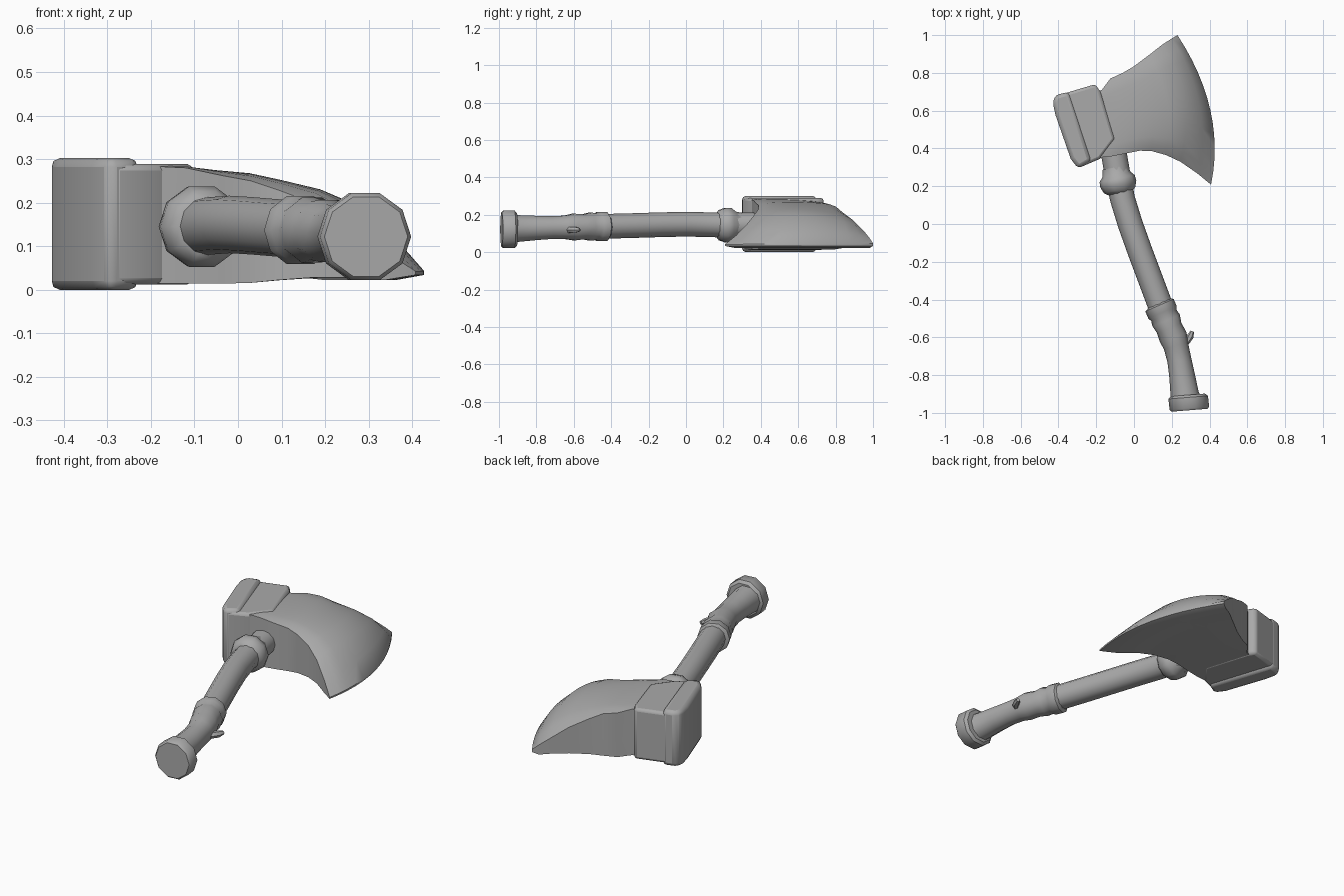
import bpy, bmesh, math
from mathutils import Vector

gray = bpy.data.materials.new("plain gray")
gray.diffuse_color = (0.4, 0.4, 0.4, 1)


def finish(bm, name, angle=35, bevel=0):
    bmesh.ops.recalc_face_normals(bm, faces=bm.faces[:])
    me = bpy.data.meshes.new(name)
    bm.to_mesh(me)
    bm.free()
    me.materials.append(gray)
    ob = bpy.data.objects.new(name, me)
    bpy.context.collection.objects.link(ob)
    if bevel:
        m = ob.modifiers.new("bevel", 'BEVEL')
        m.width, m.segments, m.limit_method = bevel, 2, 'ANGLE'
    bpy.ops.object.select_all(action='DESELECT')
    ob.select_set(True)
    bpy.context.view_layer.objects.active = ob
    bpy.ops.object.shade_smooth_by_angle(angle=math.radians(angle))
    return ob


def tube(name, rows, axes=None, sides=10, angle=40):
    """Loft rings (x, y, z, radius) along a path; axes may fix the ring normal."""
    bm = bmesh.new()
    pts = [Vector(r[:3]) for r in rows]
    rings = []
    for i, p in enumerate(pts):
        t = axes or (pts[min(i + 1, len(pts) - 1)] - pts[max(i - 1, 0)])
        t = Vector(t).normalized()
        a = t.cross(Vector((0, 0, 1))).normalized()
        b = a.cross(t)
        rings.append([bm.verts.new(p + rows[i][3] * (
            a * math.cos(2 * math.pi * k / sides) + b * math.sin(2 * math.pi * k / sides)))
            for k in range(sides)])
    for r, s in zip(rings, rings[1:]):
        for k in range(sides):
            n = (k + 1) % sides
            bm.faces.new((r[k], r[n], s[n], s[k]))
    bm.faces.new(rings[0])
    bm.faces.new(rings[-1])
    return finish(bm, name, angle)


def slab(name, outline, z0, z1, bevel):
    """Vertical prism from a flat outline."""
    bm = bmesh.new()
    lo = [bm.verts.new((x, y, z0)) for x, y in outline]
    hi = [bm.verts.new((x, y, z1)) for x, y in outline]
    bm.faces.new(lo)
    bm.faces.new(hi)
    for k in range(len(lo)):
        n = (k + 1) % len(lo)
        bm.faces.new((lo[k], lo[n], hi[n], hi[k]))
    return finish(bm, name, 35, bevel)


# Curved wooden shaft
tube("shaft", [(0.15, -0.46, 0.138, 0.066), (0.09, -0.30, 0.142, 0.066),
               (0.03, -0.14, 0.147, 0.066), (-0.02, 0.0, 0.15, 0.066),
               (-0.06, 0.13, 0.147, 0.066), (-0.085, 0.25, 0.145, 0.068),
               (-0.115, 0.42, 0.145, 0.068)], sides=12)

# Wrapped grip with a flared lip and bands
tube("grip", [(0.130, -0.420, 0.137, 0.064), (0.135, -0.430, 0.137, 0.082),
              (0.151, -0.468, 0.137, 0.082), (0.158, -0.484, 0.137, 0.073),
              (0.170, -0.510, 0.137, 0.079), (0.186, -0.550, 0.136, 0.070),
              (0.208, -0.600, 0.135, 0.075), (0.222, -0.645, 0.133, 0.066),
              (0.240, -0.720, 0.132, 0.064), (0.254, -0.800, 0.130, 0.068),
              (0.268, -0.900, 0.127, 0.075), (0.275, -0.930, 0.125, 0.080)])

# Pommel disc
tube("pommel", [(0.286, -0.905, 0.122, 0.090), (0.287, -0.918, 0.122, 0.105),
                (0.293, -0.975, 0.122, 0.105), (0.294, -0.986, 0.122, 0.096)],
     axes=(0.08, -1, 0))

# Small peg on the grip
tube("grip_peg", [(0.23, -0.645, 0.12, 0.020), (0.283, -0.618, 0.12, 0.018),
                  (0.298, -0.595, 0.12, 0.018), (0.309, -0.568, 0.12, 0.010)], sides=6)

# Collar below the head
tube("collar", [(-0.072, 0.165, 0.145, 0.066), (-0.076, 0.180, 0.145, 0.085),
                (-0.083, 0.212, 0.145, 0.097), (-0.089, 0.240, 0.145, 0.095),
                (-0.093, 0.262, 0.145, 0.076), (-0.100, 0.300, 0.145, 0.068)],
     axes=(-0.2, 1, 0))

# Hammer end of the head: body and thicker striking plate
slab("hammer_block", [(-0.39, 0.685), (-0.205, 0.74), (-0.178, 0.70), (-0.10, 0.45),
                      (-0.18, 0.345), (-0.285, 0.30)], 0.012, 0.289, 0.015)
slab("hammer_plate", [(-0.415, 0.682), (-0.345, 0.70), (-0.225, 0.335), (-0.295, 0.293),
                      (-0.335, 0.345), (-0.415, 0.575), (-0.431, 0.645)], 0.0, 0.302, 0.02)

# Blade: columns of (upper xy, lower xy, bulge, z mid, z upper, z lower, z bottom)
cols = [(-0.22, 0.69, -0.20, 0.350, 0.00, 0.284, 0.280, 0.284, 0.014),
        (-0.17, 0.71, -0.12, 0.358, 0.00, 0.282, 0.265, 0.280, 0.014),
        (-0.125, 0.77, -0.035, 0.375, 0.02, 0.274, 0.255, 0.262, 0.014),
        (-0.06, 0.80, 0.03, 0.388, 0.03, 0.268, 0.245, 0.250, 0.016),
        (0.00, 0.835, 0.09, 0.387, 0.04, 0.252, 0.215, 0.230, 0.022),
        (0.08, 0.895, 0.17, 0.365, 0.055, 0.228, 0.170, 0.200, 0.028),
        (0.15, 0.950, 0.245, 0.330, 0.07, 0.190, 0.115, 0.155, 0.028),
        (0.20, 0.982, 0.335, 0.268, 0.08, 0.118, 0.075, 0.090, 0.022),
        (0.23, 1.000, 0.408, 0.208, 0.085, 0.045, 0.048, 0.042, 0.034)]
N = 12
bm = bmesh.new()
top, bot = [], []
for ux, uy, lx, ly, bulge, zm, zu, zl, zb in cols:
    tr, br = [], []
    for j in range(N + 1):
        t = j / N
        arc = 4 * t * (1 - t)
        x = ux + (lx - ux) * t + bulge * arc
        y = uy + (ly - uy) * t
        ze = zu + (zl - zu) * t
        z = ze + (zm - (zu + zl) / 2) * math.sqrt(arc)
        tr.append(bm.verts.new((x, y, z)))
        br.append(bm.verts.new((x, y, zb)))
    top.append(tr)
    bot.append(br)
for i in range(len(cols) - 1):
    for g in (top, bot):
        for j in range(N):
            bm.faces.new((g[i][j], g[i + 1][j], g[i + 1][j + 1], g[i][j + 1]))
    for j in (0, N):
        bm.faces.new((top[i][j], top[i + 1][j], bot[i + 1][j], bot[i][j]))
for i in (0, -1):
    for j in range(N):
        bm.faces.new((top[i][j], top[i][j + 1], bot[i][j + 1], bot[i][j]))
finish(bm, "blade", 40)
